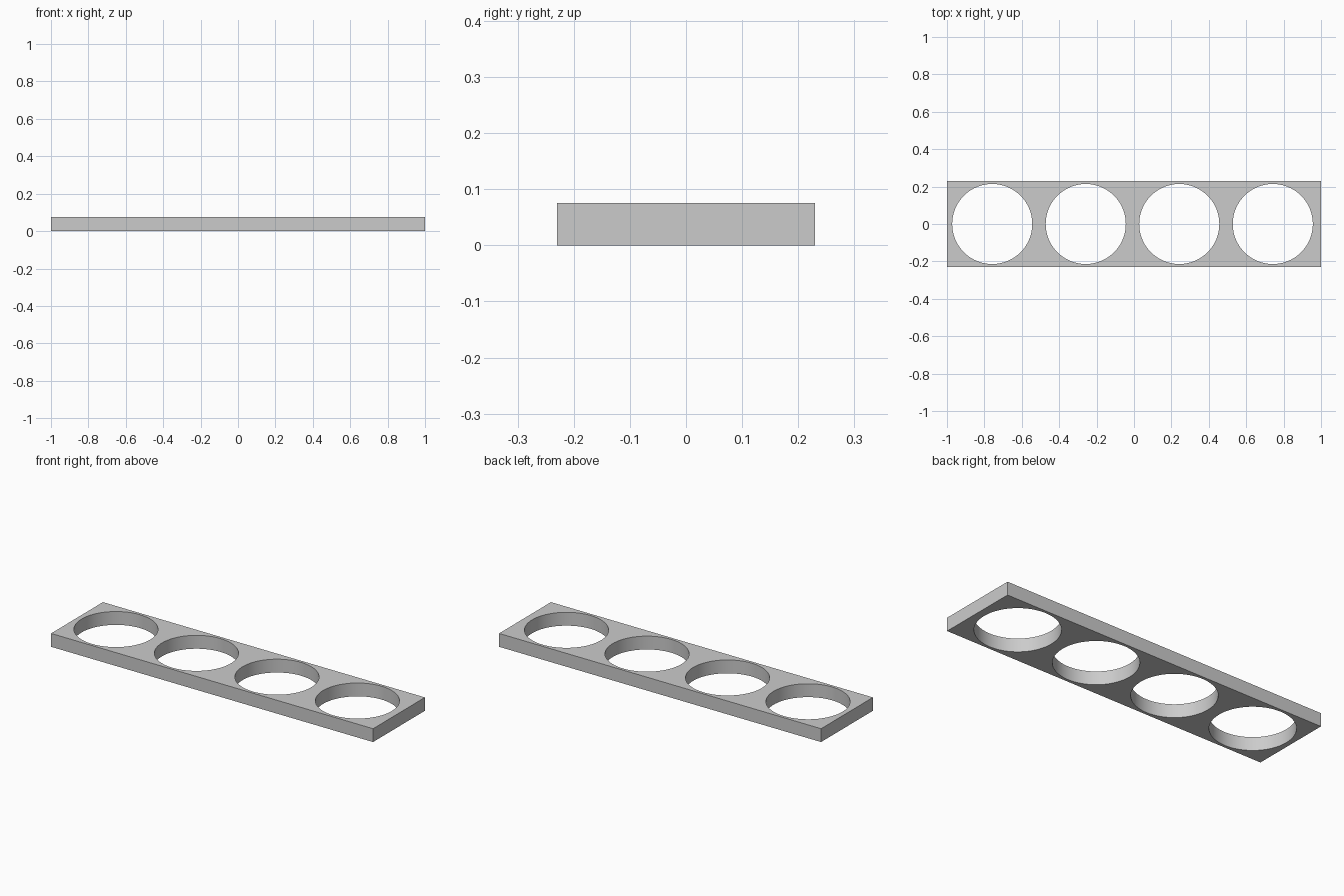
import bpy
import math

LENGTH, DEPTH, HEIGHT = 2.0, 0.46, 0.075
HOLE_RADIUS, HOLE_SPACING, HOLE_SHIFT = 0.214, 0.5, -0.008

default_cube = bpy.data.objects.get("Cube")
if default_cube:
    bpy.data.objects.remove(default_cube, do_unlink=True)

# Plain grey material
grey = bpy.data.materials.new("light_grey")
grey.use_nodes = True
colour = (0.6, 0.6, 0.6, 1.0)
grey.diffuse_color = colour
for node in grey.node_tree.nodes:
    if node.type == "BSDF_PRINCIPLED":
        node.inputs["Base Color"].default_value = colour

# Flat rectangular plate
bpy.ops.mesh.primitive_cube_add(size=1, location=(0, 0, HEIGHT / 2))
plate = bpy.context.object
plate.name = "holder_plate"
plate.scale = (LENGTH, DEPTH, HEIGHT)
bpy.ops.object.transform_apply(location=True, rotation=False, scale=True)
plate.data.materials.append(grey)


def cut_hole(x):
    """Cut one round through hole in the plate."""
    bpy.ops.mesh.primitive_cylinder_add(
        vertices=96, radius=HOLE_RADIUS, depth=HEIGHT * 3,
        location=(x, 0, HEIGHT / 2))
    cutter = bpy.context.object
    cutter.name = "hole_cutter"
    cutter.hide_render = True
    cutter.data.materials.append(grey)
    bpy.context.view_layer.objects.active = plate
    hole = plate.modifiers.new("round_hole", "BOOLEAN")
    hole.operation = "DIFFERENCE"
    hole.solver = "EXACT"
    hole.object = cutter
    bpy.ops.object.modifier_apply(modifier=hole.name)
    bpy.data.objects.remove(cutter, do_unlink=True)


# Row of four evenly spaced holes
for i in range(4):
    cut_hole((i - 1.5) * HOLE_SPACING + HOLE_SHIFT)

# Smooth hole walls with crisp rims
bpy.ops.object.select_all(action="DESELECT")
plate.select_set(True)
bpy.context.view_layer.objects.active = plate
bpy.ops.object.shade_smooth_by_angle(angle=math.radians(30))
